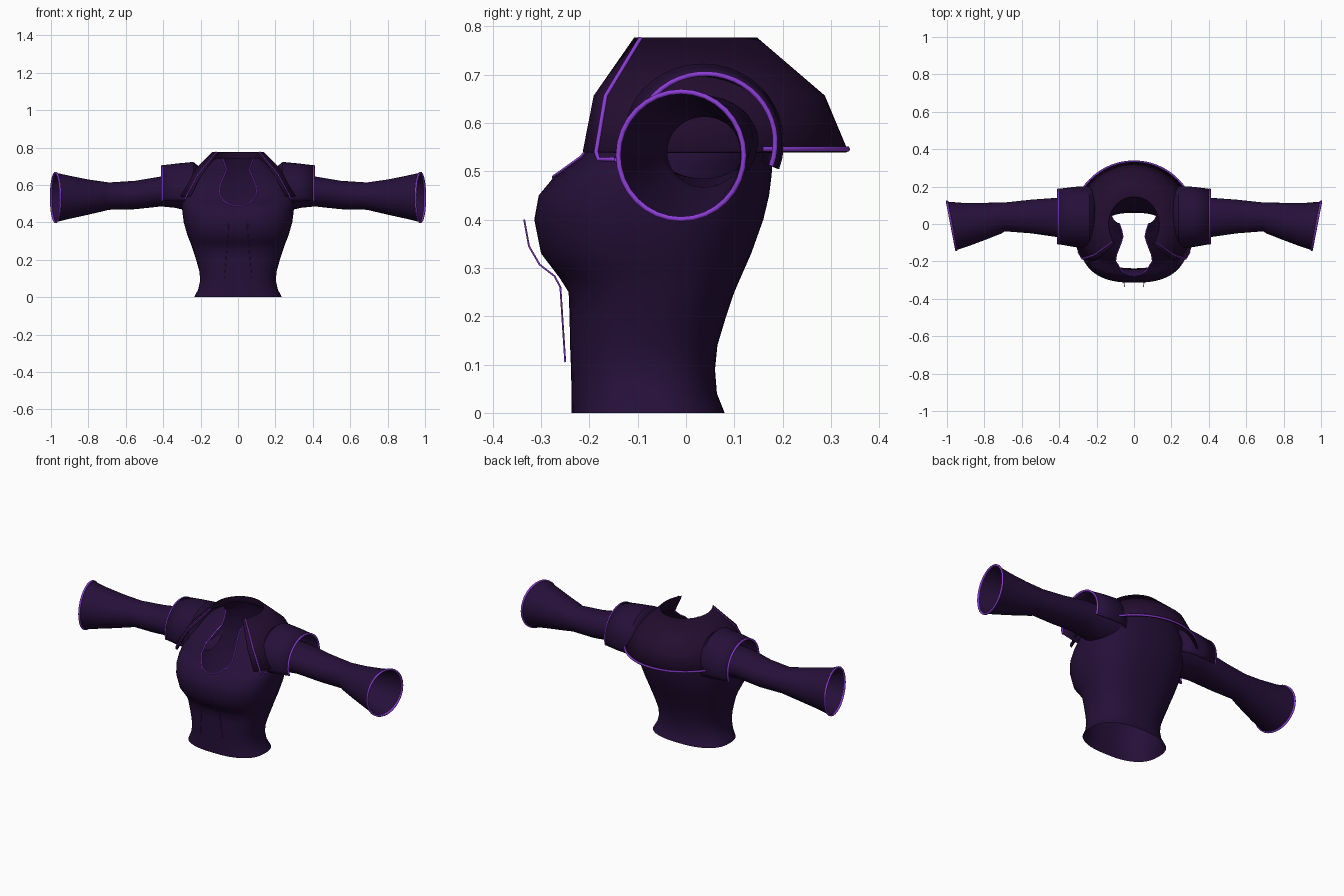
import bpy, bmesh, math
from math import sin, cos, pi, radians

if "Cube" in bpy.data.objects:
    bpy.data.objects.remove(bpy.data.objects["Cube"])


def material(name, rgb):
    m = bpy.data.materials.new(name)
    m.use_nodes = True
    m.diffuse_color = (*rgb, 1)
    bsdf = m.node_tree.nodes["Principled BSDF"]
    bsdf.inputs["Base Color"].default_value = (*rgb, 1)
    bsdf.inputs["Roughness"].default_value = 0.8
    return m


CLOTH = material("dark purple cloth", (0.019, 0.005, 0.041))
CAPE = material("deep plum cloth", (0.017, 0.004, 0.029))
TRIM = material("violet trim", (0.26, 0.045, 0.66))


def activate(obj):
    bpy.ops.object.select_all(action="DESELECT")
    obj.select_set(True)
    bpy.context.view_layer.objects.active = obj


def loft(name, rings, mat, closed=False, thick=0.0):
    """Skin a list of equally long point rows."""
    bm = bmesh.new()
    rows = [[bm.verts.new(p) for p in ring] for ring in rings]
    n = len(rows[0])
    for a, b in zip(rows, rows[1:]):
        for i in range(n if closed else n - 1):
            j = (i + 1) % n
            bm.faces.new((a[i], a[j], b[j], b[i]))
    bmesh.ops.remove_doubles(bm, verts=bm.verts, dist=0.0002)
    bmesh.ops.recalc_face_normals(bm, faces=bm.faces)
    mesh = bpy.data.meshes.new(name)
    bm.to_mesh(mesh)
    bm.free()
    mesh.materials.append(mat)
    obj = bpy.data.objects.new(name, mesh)
    bpy.context.collection.objects.link(obj)
    activate(obj)
    bpy.ops.object.shade_smooth_by_angle(angle=radians(40))
    if thick:
        mod = obj.modifiers.new("thickness", "SOLIDIFY")
        mod.thickness = thick
        mod.offset = 0
    return obj


def piping(name, pts, radius=0.004, cyclic=False):
    """Thin round trim along a path."""
    cu = bpy.data.curves.new(name, "CURVE")
    cu.dimensions = "3D"
    cu.bevel_depth = radius
    cu.bevel_resolution = 1
    sp = cu.splines.new("POLY")
    sp.points.add(len(pts) - 1)
    for q, p in zip(sp.points, pts):
        q.co = (*p, 1)
    sp.use_cyclic_u = cyclic
    cu.materials.append(TRIM)
    obj = bpy.data.objects.new(name, cu)
    bpy.context.collection.objects.link(obj)
    activate(obj)
    bpy.ops.object.convert(target="MESH")


def lerp_table(table, t):
    for a, b in zip(table, table[1:]):
        if t <= b[0]:
            k = max(0, (t - a[0]) / (b[0] - a[0]))
            return [u + (v - u) * k for u, v in zip(a, b)][1:]
    return table[-1][1:]


# Torso: height, half width, front y, back y; open along the neckline
BODY = [(0, .235, -.237, .08), (.04, .213, -.237, .064), (.09, .202, -.238, .06),
        (.14, .207, -.24, .065), (.2, .224, -.241, .083), (.25, .24, -.243, .10),
        (.28, .25, -.262, .113), (.33, .27, -.3, .135), (.4, .29, -.314, .16),
        (.45, .297, -.305, .172), (.49, .3, -.272, .177), (.53, .3, -.22, .18),
        (.6, .285, -.17, .18), (.66, .24, -.1, .17), (.7, .18, -.04, .16), (.74, .12, -.01, .145)]
NECK = [(.488, 0), (.492, .03), (.5, .055), (.52, .08), (.55, .1),
        (.6, .095), (.68, .06), (.74, .08)]
POWER = 0.8


def body_ring(z, n=48):
    hw, front, back = lerp_table(BODY, z)
    w = lerp_table(NECK, z)[0]
    start = math.asin(min(1, (w / hw) ** (1 / POWER)))
    ring = []
    for i in range(n + 1):
        a = start + (2 * pi - 2 * start) * i / n
        s, c = sin(a), cos(a)
        x = hw * math.copysign(abs(s) ** POWER, s)
        y = (front + back) / 2 - (back - front) / 2 * math.copysign(abs(c) ** POWER, c)
        ring.append((x, y, z))
    return ring


levels = sorted({r[0] for r in BODY} | {r[0] for r in NECK} | {.02, .3, .36, .63})
rings = [body_ring(z) for z in levels]
loft("torso", rings, CLOTH)
open_rings = [r for r in rings if r[0][2] >= .488]
piping("neckline_trim", [r[-1] for r in reversed(open_rings)] + [r[0] for r in open_rings])

# Shoulder cape: height, side radius, front radius, back radius
COLLAR = [(.775, .135, .165, .145), (.655, .255, .295, .285), (.54, .33, .33, .333)]


def cape_point(row, deg, grow=0.0):
    z, a, front, back = row
    t = radians(deg)
    depth = back if sin(t) > 0 else front
    return ((a + grow) * cos(t), (depth + grow) * sin(t), z)


loft("shoulder_cape", [[cape_point(r, -40 + 260 * i / 52) for i in range(53)] for r in COLLAR],
     CAPE, thick=.006)
piping("cape_back_trim", [cape_point((.546, *COLLAR[2][1:]), 28 + 124 * i / 30, .001)
                          for i in range(31)], .006)

# Sleeve: x, centre y, centre z, y radius, z radius
SLEEVE = [(.2, .03, .56, .12, .10), (.28, .035, .56, .115, .095), (.34, .035, .563, .108, .085),
          (.41, .035, .565, .105, .08), (.55, .04, .546, .09, .076), (.69, .038, .54, .077, .073),
          (.71, .032, .539, .083, .077), (.8, .015, .535, .098, .094), (.9, -.002, .534, .115, .115),
          (.975, -.01, .533, .13, .132)]
# Shoulder cap: x, centre y, centre z, y radius, z radius
CAP = [(.19, .035, .56, .13, .12), (.24, .035, .56, .165, .16),
       (.32, .038, .56, .158, .152), (.405, .04, .56, .145, .142)]


def arm_ring(side, row, start, sweep, n, slant=0.0):
    x, cy, cz, ry, rz = row
    ring = []
    for i in range(n):
        a = radians(start + sweep * i / n)
        ring.append((side * (x + slant * cos(a)), cy + ry * cos(a), cz + rz * sin(a)))
    return ring


for side, label in ((1, "left"), (-1, "right")):
    tubes = [arm_ring(side, r, 0, 360, 32, .025 * max(0, (r[0] - .7) / .275)) for r in SLEEVE]
    loft(label + "_sleeve", tubes, CLOTH, closed=True)
    piping(label + "_cuff_trim", tubes[-1], .006, True)

    caps = [arm_ring(side, r, -20, 226, 29) for r in CAP]
    loft(label + "_shoulder_cap", caps, CLOTH, thick=.006)
    piping(label + "_cap_trim", caps[-1], .006)

    # Trim down the front edge of the cape, turning along its lower corner
    edge = [cape_point(r, -34, .003) for r in COLLAR]
    edge.append(cape_point((.525, *COLLAR[2][1:]), -33, .003))
    edge.append(cape_point((.525, *COLLAR[2][1:]), -26, .003))
    piping(label + "_cape_front_trim", [(side * x, y, z) for x, y, z in edge], .005)

    # Raised seam down the front of the bodice
    seam = [(.05, -.335, .4), (.052, -.325, .345), (.055, -.303, .307),
            (.058, -.272, .283), (.06, -.26, .26), (.072, -.25, .105)]
    piping(label + "_front_seam", [(side * x, y, z) for x, y, z in seam], .002)
